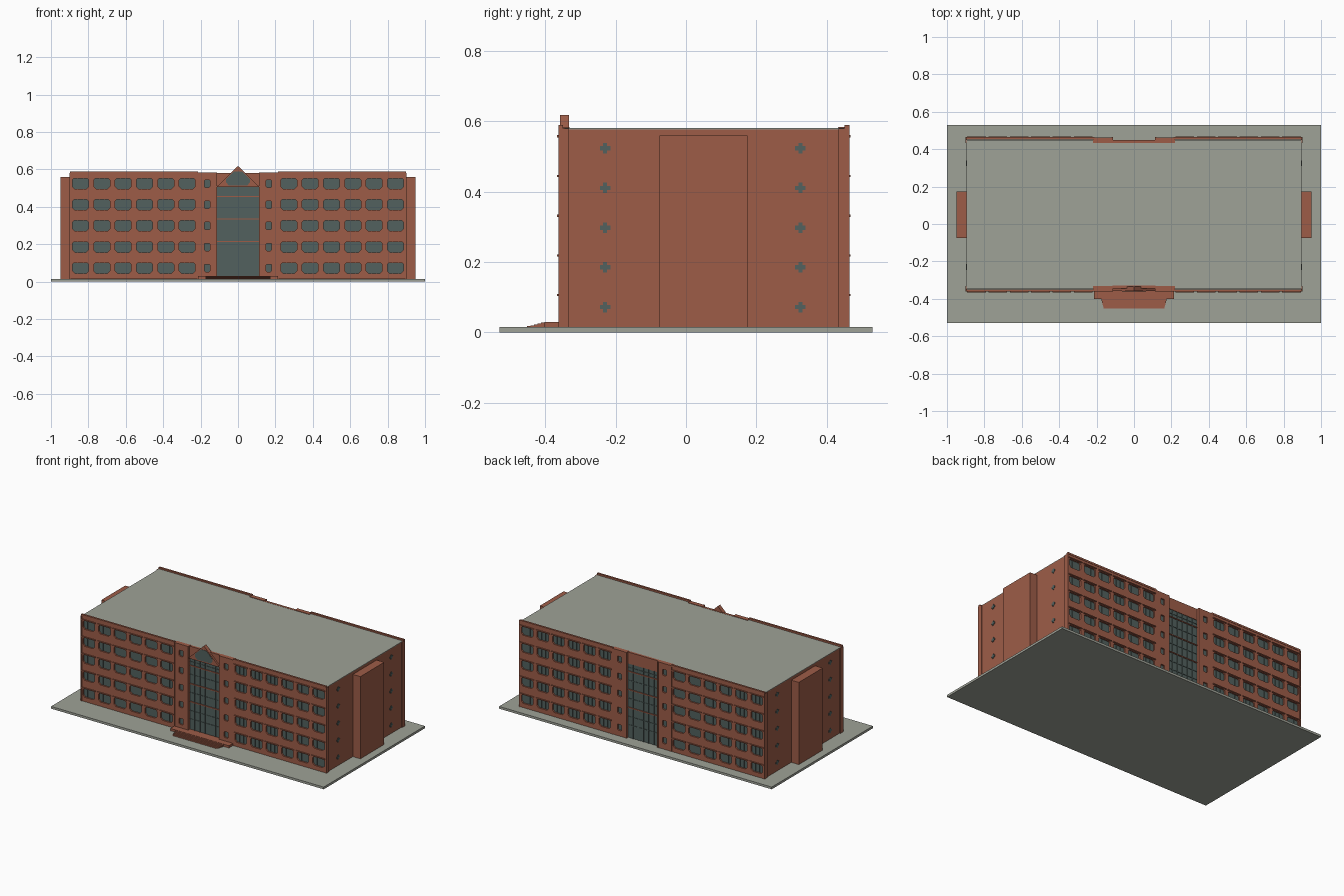
import bpy, bmesh
from mathutils import Vector

if "Cube" in bpy.data.objects:
    bpy.data.objects.remove(bpy.data.objects["Cube"])


def material(name, rgb):
    m = bpy.data.materials.new(name)
    m.diffuse_color = (*rgb, 1)
    m.use_nodes = True
    m.node_tree.nodes["Principled BSDF"].inputs["Base Color"].default_value = m.diffuse_color
    return m


BRICK = material("red_brick", (0.34, 0.108, 0.064))
GLASS = material("teal_glass", (0.085, 0.12, 0.112))
STONE = material("grey_concrete", (0.345, 0.36, 0.31))

ROWS = [0.072 + 0.1128 * i for i in range(5)]      # window centre heights
FACES = {"front": (-0.36, 1), "back": (0.462, -1)}  # wall plane, inward direction


def finish(bm, name, *mats):
    me = bpy.data.meshes.new(name)
    bm.to_mesh(me)
    bm.free()
    for m in mats:
        me.materials.append(m)
    ob = bpy.data.objects.new(name, me)
    bpy.context.collection.objects.link(ob)
    return ob


def add_box(bm, x0, x1, y0, y1, z0, z1):
    x0, x1 = sorted((x0, x1))
    y0, y1 = sorted((y0, y1))
    vs = bmesh.ops.create_cube(bm, size=1)["verts"]
    for v in vs:
        v.co = Vector(((x0 + x1) / 2 + v.co.x * (x1 - x0),
                       (y0 + y1) / 2 + v.co.y * (y1 - y0),
                       (z0 + z1) / 2 + v.co.z * (z1 - z0)))


def boxes(name, mat, items):
    bm = bmesh.new()
    for b in items:
        add_box(bm, *b)
    return finish(bm, name, mat)


def prism(name, mat, outline, y0, y1):
    """Solid from an x,z outline, counterclockwise seen from the front."""
    bm = bmesh.new()
    f = bm.faces.new([bm.verts.new((x, y0, z)) for x, z in outline])
    ext = bmesh.ops.extrude_face_region(bm, geom=[f], use_keep_orig=True)
    for v in ext["geom"]:
        if isinstance(v, bmesh.types.BMVert):
            v.co.y = y1
    bmesh.ops.recalc_face_normals(bm, faces=bm.faces)
    return finish(bm, name, mat)


def add_bay(bm, plane, inward, x0, x1, zc, w, h, cut):
    """Wall cell with a recessed window whose corners are clipped."""
    z0, z1, xc, top = zc - 0.0564, zc + 0.0564, (x0 + x1) / 2, cut * 0.6

    def vert(x, z, d=0):
        return bm.verts.new((x, plane + inward * d, z))

    def face(vs, mat=0):
        bm.faces.new(vs if inward > 0 else vs[::-1]).material_index = mat

    r = [vert(*p) for p in ((x0, z0), (x1, z0), (x1, z1), (x0, z1))]
    octo = [(-w + cut, -h), (w - cut, -h), (w, -h + cut), (w, h - top),
            (w - top, h), (-w + top, h), (-w, h - top), (-w, -h + cut)]
    o = [vert(xc + x, zc + z) for x, z in octo]
    n = [vert(xc + x, zc + z, 0.01) for x, z in octo]
    for k in range(4):
        a, b = r[k], r[(k + 1) % 4]
        face([a, b, o[2 * k + 1], o[2 * k]])
        face([b, o[(2 * k + 2) % 8], o[2 * k + 1]])
    for k in range(8):
        j = (k + 1) % 8
        face([o[k], o[j], n[j], n[k]])
    face(n, 1)


# Ground slab
boxes("ground_slab", STONE, [(-1, 1, -0.53, 0.53, 0, 0.015)])

# Building core and flat roofs, in a centre and two wings
spans = [(-0.895, -0.215, -0.345, 0.45), (-0.215, 0.215, -0.333, 0.44),
         (0.215, 0.895, -0.345, 0.45)]
boxes("building_core", BRICK, [(*s, 0.015, 0.577) for s in spans])
boxes("flat_roof", STONE, [(*s, 0.577, 0.581) for s in spans])

# End shafts
boxes("end_shafts", BRICK, [(s * 0.89, s * 0.95, -0.075, 0.175, 0.015, 0.56) for s in (-1, 1)])

# Cross-shaped windows on both ends
crosses = []
for s in (-1, 1):
    for y in (-0.23, 0.325):
        for z in ROWS:
            a, b = 0.015, 0.006
            crosses += [(s * 0.89, s * 0.898, y - a, y + a, z - b, z + b),
                        (s * 0.89, s * 0.8975, y - b, y + b, z - a, z + a)]
boxes("cross_windows", GLASS, crosses)

for side, (plane, inw) in FACES.items():
    # Window walls of wings and towers
    bm = bmesh.new()
    hoods, bars, piers, parapet, towers = [], [], [], [], []
    for s in (-1, 1):
        for z in ROWS:
            for i in range(6):
                c = s * (0.272 + 0.114 * i)
                add_bay(bm, plane, inw, c - 0.057, c + 0.057, z, 0.043, 0.028, 0.013)
                hoods.append((c - 0.05, c + 0.05, plane - inw * 0.006, plane, z + 0.031, z + 0.037))
                bars += [(c + d - 0.0015, c + d + 0.0015, plane + inw * 0.007,
                          plane + inw * 0.0105, z - 0.028, z + 0.028) for d in (-0.015, 0.015)]
            t = s * 0.165
            add_bay(bm, plane, inw, t - 0.05, t + 0.05, z, 0.015, 0.02, 0.006)
        # Edge piers, parapets and tower backs
        piers += [(s * (x - 0.004), s * (x + 0.004), plane - inw * 0.002, plane + inw * 0.028, 0.015, h)
                  for x, h in ((0.117, 0.584), (0.215, 0.584), (0.897, 0.58))]
        parapet += [(s * 0.215, s * 0.899, plane - inw * 0.002, plane + inw * 0.011, 0.578, 0.59)]
        towers += [(s * 0.115, s * 0.215, plane + inw * 0.011, plane + inw * 0.028, 0.015, 0.584),
                   (s * 0.115, s * 0.215, plane, plane + inw * 0.011, 0.575, 0.584)]
    finish(bm, side + "_window_wall", BRICK, GLASS)
    boxes(side + "_window_hoods", BRICK, hoods)
    boxes(side + "_window_bars", GLASS, bars)
    boxes(side + "_edge_piers", BRICK, piers)
    boxes(side + "_parapets", BRICK, parapet)
    boxes(side + "_towers", BRICK, towers)

    # Central glazing with floor bands, mullions and a lintel
    g = plane + inw * 0.018
    boxes(side + "_central_glass", GLASS, [(-0.115, 0.115, g, g + inw * 0.012, 0.015, 0.506)])
    boxes(side + "_floor_bands", BRICK,
          [(-0.115, 0.115, g - inw * 0.006, g, z - 0.003, z + 0.003) for z in (0.215, 0.334, 0.455)])
    mull = [(x - 0.0015, x + 0.0015, g - inw * 0.004, g, 0.015, 0.506)
            for x in (-0.077, -0.038, 0, 0.038, 0.077)]
    mull += [(-0.115, 0.115, g - inw * 0.003, g, z - 0.0015, z + 0.0015)
             for z in (0.1, 0.155, 0.275, 0.395, 0.48)]
    boxes(side + "_glass_mullions", GLASS, mull)
    boxes(side + "_lintel", BRICK, [(-0.115, 0.115, g - inw * 0.004, g + inw * 0.012, 0.506, 0.582)])

# Front gable with its window
prism("gable", BRICK, [(-0.115, 0.506), (0.115, 0.506), (0, 0.618)], -0.358, -0.333)
prism("gable_window", GLASS,
      [(-0.05, 0.515), (0.05, 0.515), (0.065, 0.532), (0.065, 0.547), (0.02, 0.59),
       (-0.02, 0.59), (-0.065, 0.547), (-0.065, 0.532)], -0.36, -0.352)

# Entrance porch and steps
boxes("entrance_porch", BRICK, [(-0.215, 0.215, -0.402, -0.342, 0.015, 0.03)])
boxes("entrance_steps", BRICK,
      [(-0.175 + 0.003 * i, 0.175 - 0.003 * i, -0.412 - 0.01 * i, -0.4, 0.015, 0.028 - 0.0026 * i)
       for i in range(5)])
